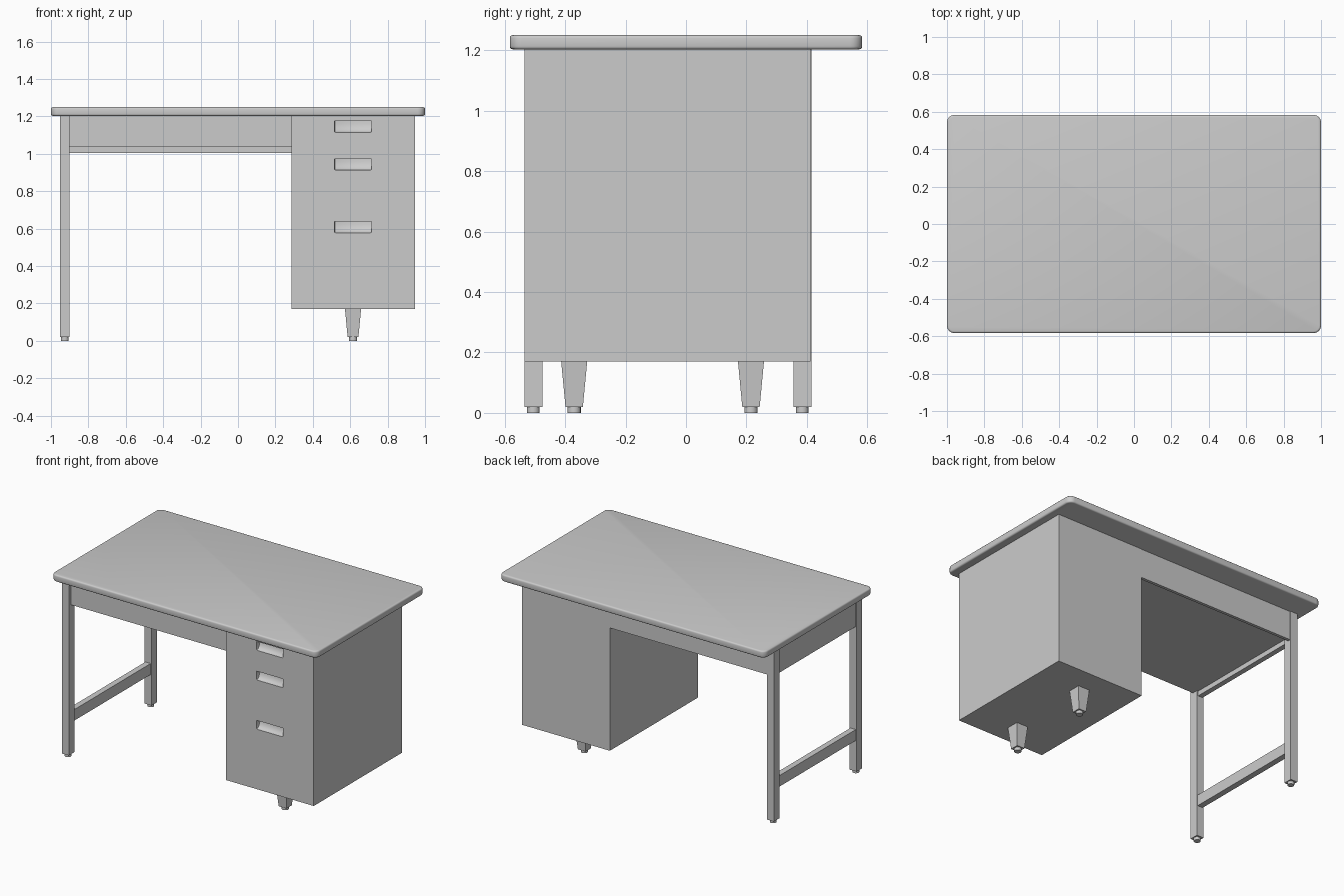
import bpy, bmesh, math

if "Cube" in bpy.data.objects:
    bpy.data.objects.remove(bpy.data.objects["Cube"])


def finish(name, bm, smooth=False):
    bmesh.ops.recalc_face_normals(bm, faces=bm.faces)
    me = bpy.data.meshes.new(name)
    bm.to_mesh(me)
    bm.free()
    ob = bpy.data.objects.new(name, me)
    bpy.context.collection.objects.link(ob)
    if smooth:
        select(ob)
        bpy.ops.object.shade_smooth_by_angle(angle=math.radians(35))
    return ob


def select(ob):
    bpy.ops.object.select_all(action='DESELECT')
    ob.select_set(True)
    bpy.context.view_layer.objects.active = ob


def box_mesh(x0, x1, y0, y1, z0, z1):
    bm = bmesh.new()
    bmesh.ops.create_cube(bm, size=1)
    for v in bm.verts:
        v.co = (x1 if v.co.x > 0 else x0, y1 if v.co.y > 0 else y0, z1 if v.co.z > 0 else z0)
    return bm


def box(name, *dims):
    return finish(name, box_mesh(*dims))


def glide(name, x, y, r):
    # small round foot on the floor
    bm = bmesh.new()
    bmesh.ops.create_cone(bm, cap_ends=True, segments=16, radius1=r, radius2=r, depth=0.02)
    bmesh.ops.translate(bm, verts=bm.verts, vec=(x, y, 0.01))
    finish(name, bm, True)


# desktop: rounded corners, then softened rims
bm = box_mesh(-1, 1, -0.583, 0.583, 1.203, 1.25)
upright = [e for e in bm.edges if abs(e.verts[0].co.z - e.verts[1].co.z) > 0.01]
bmesh.ops.bevel(bm, geom=upright, offset=0.04, segments=6, profile=0.5, affect='EDGES')
rims = [e for e in bm.edges if abs(e.verts[0].co.z - e.verts[1].co.z) < 0.001]
bmesh.ops.bevel(bm, geom=rims, offset=0.01, segments=3, profile=0.5, affect='EDGES')
finish("desktop", bm, True)

# drawer pedestal with scooped finger pulls
FRONT = -0.535
pedestal = box("pedestal", 0.285, 0.945, FRONT, 0.412, 0.17, 1.203)
for i, top in enumerate((1.175, 0.973, 0.638)):
    depth, height = 0.035, 0.06
    profile = [(FRONT - 0.05, top - height), (FRONT - 0.05, top)]
    for k in range(7):
        a = math.radians(15 * k)
        profile.append((FRONT + depth * math.cos(a), top - height * math.sin(a)))
    bm = bmesh.new()
    face = bm.faces.new([bm.verts.new((0.515, y, z)) for y, z in profile])
    ext = bmesh.ops.extrude_face_region(bm, geom=[face])
    bmesh.ops.translate(bm, verts=[g for g in ext["geom"] if isinstance(g, bmesh.types.BMVert)],
                        vec=(0.2, 0, 0))
    ends = [e for e in bm.edges if abs(e.verts[0].co.x - e.verts[1].co.x) < 0.001
            and min(v.co.z for v in e.verts) < top - 0.001]
    bmesh.ops.bevel(bm, geom=ends, offset=0.008, segments=2, profile=0.5, affect='EDGES')
    cutter = finish(f"pull_cutter_{i}", bm)
    cutter.hide_render = True
    mod = pedestal.modifiers.new("pull", 'BOOLEAN')
    mod.operation, mod.solver, mod.object = 'DIFFERENCE', 'EXACT', cutter
    select(pedestal)
    bpy.ops.object.modifier_apply(modifier=mod.name)
    bpy.data.objects.remove(cutter)
select(pedestal)
bpy.ops.object.shade_smooth_by_angle(angle=math.radians(35))

# tapered pedestal feet
for name, y in (("front", -0.37), ("back", 0.215)):
    bm = box_mesh(-0.043, 0.043, -0.043, 0.043, 0.02, 0.17)
    for v in bm.verts:
        s = 0.67 if v.co.z < 0.1 else 1
        v.co = (0.615 + v.co.x * s, y + v.co.y * s, v.co.z)
    finish(f"{name}_pedestal_foot", bm)
    glide(f"{name}_pedestal_glide", 0.615, y, 0.022)

# left legs
for name, y in (("front", -0.505), ("back", 0.385)):
    box(f"{name}_leg", -0.952, -0.9, y - 0.03, y + 0.03, 0.02, 1.203)
    glide(f"{name}_leg_glide", -0.926, y, 0.021)

# leg stretcher and frame aprons
box("leg_stretcher", -0.946, -0.906, -0.48, 0.36, 0.23, 0.305)
box("side_apron", -0.945, -0.91, -0.48, 0.36, 1.005, 1.203)
box("back_apron", -0.905, 0.29, 0.39, 0.41, 1.005, 1.203)

# centre drawer under the top
box("centre_drawer", -0.91, 0.29, -0.513, 0.395, 1.038, 1.182)
box("front_rail", -0.91, 0.29, -0.505, -0.47, 1.18, 1.203)
